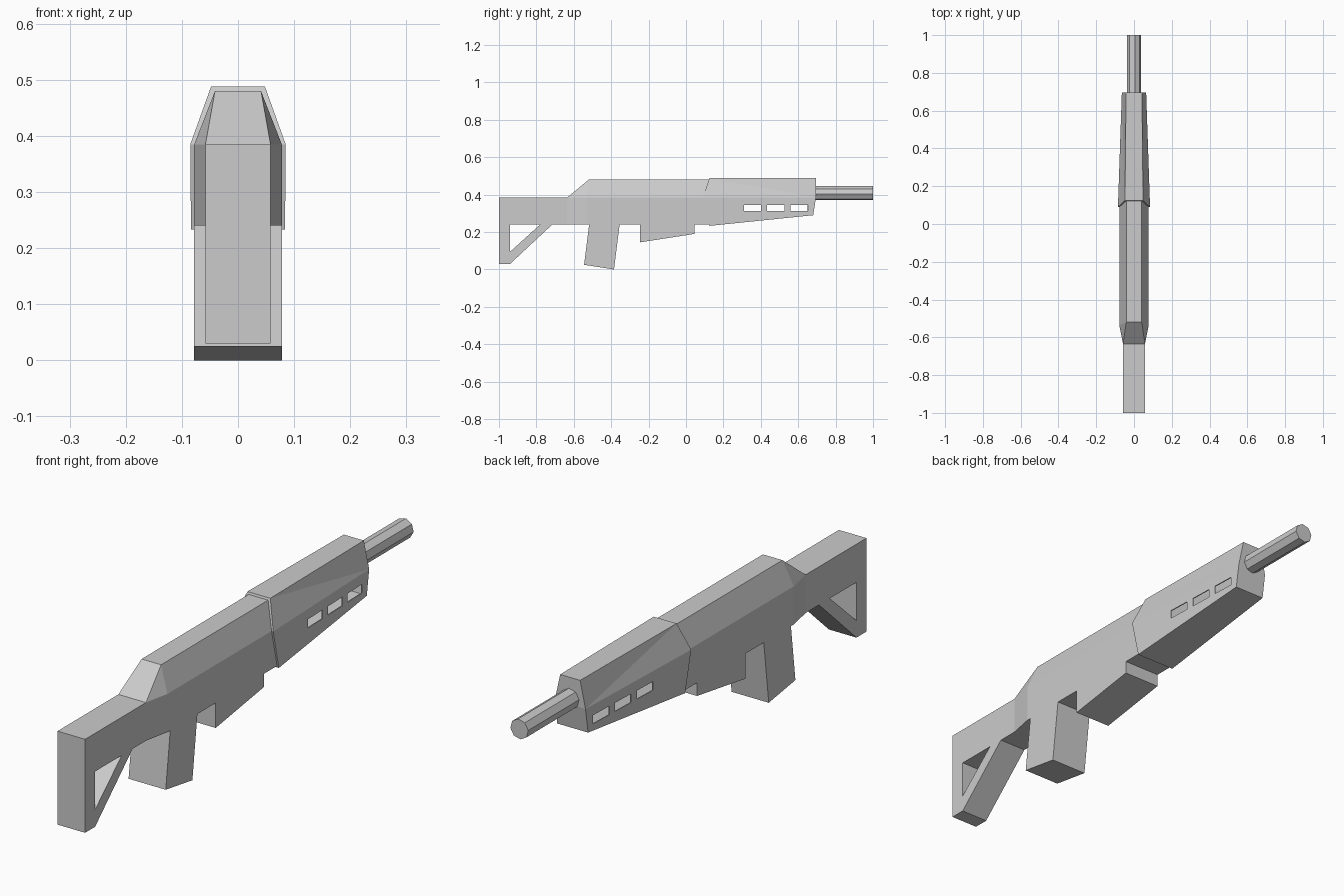
import bpy, bmesh, math
from mathutils import Matrix

old = bpy.data.objects.get("Cube")
if old:
    bpy.data.objects.remove(old, do_unlink=True)

grey = bpy.data.materials.new("light grey")
grey.use_nodes = True
grey.diffuse_color = (0.6, 0.6, 0.6, 1)
grey.node_tree.nodes["Principled BSDF"].inputs["Base Color"].default_value = (0.6, 0.6, 0.6, 1)


def finish(name, bm):
    """Turn a bmesh into a flat-shaded grey object."""
    bmesh.ops.recalc_face_normals(bm, faces=bm.faces)
    mesh = bpy.data.meshes.new(name)
    bm.to_mesh(mesh)
    bm.free()
    mesh.materials.append(grey)
    obj = bpy.data.objects.new(name, mesh)
    bpy.context.collection.objects.link(obj)
    return obj


def slab(name, profile, half):
    """Extrude a (y, z) profile across the width."""
    bm = bmesh.new()
    face = bm.faces.new([bm.verts.new((-half, y, z)) for y, z in profile])
    out = bmesh.ops.extrude_face_region(bm, geom=[face])["geom"]
    bmesh.ops.translate(bm, vec=(2 * half, 0, 0),
                        verts=[v for v in out if isinstance(v, bmesh.types.BMVert)])
    return finish(name, bm)


STOCK, BODY = 0.058, 0.078      # half widths
TOP, RIDGE, BASE = 0.48, 0.385, 0.24

# Stock: upper block, butt plate and diagonal strut around an open triangle
slab("stock_block", [(-1, BASE), (-0.62, BASE), (-0.62, RIDGE), (-1, RIDGE)], STOCK)
slab("stock_butt", [(-1, 0.03), (-0.94, 0.03), (-0.94, BASE), (-1, BASE)], STOCK)
slab("stock_strut", [(-0.94, 0.03), (-0.715, BASE), (-0.78, BASE), (-0.94, 0.095)], STOCK)

# Receiver: hexagonal housing that narrows to the stock
bm = bmesh.new()
for s in (-1, 1):
    for z in (BASE, RIDGE):
        bm.verts.new((s * STOCK, -0.635, z))
    for y in (-0.535, 0.13):
        for z in (BASE, RIDGE):
            bm.verts.new((s * BODY, y, z))
    for y in (-0.52, 0.13):
        bm.verts.new((s * 0.041, y, TOP))
bmesh.ops.convex_hull(bm, input=bm.verts[:])
bmesh.ops.dissolve_limit(bm, angle_limit=0.01, verts=bm.verts[:], edges=bm.edges[:])
finish("receiver", bm)

# Magazine and trigger housing
slab("magazine", [(-0.545, 0.025), (-0.385, 0), (-0.355, BASE), (-0.518, BASE)], BODY)
slab("trigger_housing", [(-0.245, 0.145), (0.045, 0.19), (0.045, BASE), (-0.245, BASE)], BODY)

# Handguard: tapering hollow shell with a chevron rear edge
def side_x(y):
    return 0.085 - (y - 0.09) * 0.034

bm = bmesh.new()
sides = []
for s in (-1, 1):
    sides.append([bm.verts.new((s * x, y, z)) for x, y, z in (
        (side_x(0.125), 0.125, 0.233), (side_x(0.09), 0.09, RIDGE), (0.048, 0.125, 0.488),
        (0.042, 0.695, 0.488), (side_x(0.695), 0.695, RIDGE), (side_x(0.68), 0.68, 0.29))])
for low_back, mid_back, top_back, top_front, mid_front, low_front in sides:
    bm.faces.new((low_back, mid_back, mid_front, low_front))
    bm.faces.new((mid_back, top_back, mid_front))
    bm.faces.new((top_back, top_front, mid_front))
left, right = sides
for i in range(6):
    j = (i + 1) % 6
    bm.faces.new((left[i], left[j], right[j], right[i]))
handguard = finish("handguard", bm)

# Vent windows: cut through, then the tunnel walls removed to leave the shell open
bm = bmesh.new()
for y in (0.355, 0.48, 0.605):
    bmesh.ops.create_cube(bm, size=1, matrix=Matrix.Translation((0, y, 0.329))
                          @ Matrix.Diagonal((0.4, 0.092, 0.033, 1)))
cutter = finish("vent_cutter", bm)
mod = handguard.modifiers.new("vents", "BOOLEAN")
mod.operation, mod.solver, mod.object = "DIFFERENCE", "EXACT", cutter
cut = bpy.data.meshes.new_from_object(
    handguard.evaluated_get(bpy.context.evaluated_depsgraph_get()))
handguard.modifiers.clear()
handguard.data = cut
bpy.data.objects.remove(cutter, do_unlink=True)
bm = bmesh.new()
bm.from_mesh(cut)
tunnel = [f for f in bm.faces if abs(f.calc_center_median().x) < 0.02
          and all(0.3 < v.co.z < 0.36 for v in f.verts)]
bmesh.ops.delete(bm, geom=tunnel, context="FACES")
bm.to_mesh(cut)
bm.free()
wall = handguard.modifiers.new("wall", "SOLIDIFY")
wall.thickness, wall.offset = 0.004, -1

# Barrel: slightly rolled octagonal rod
bm = bmesh.new()
bmesh.ops.create_cone(bm, cap_ends=True, segments=8, radius1=0.038, radius2=0.038, depth=0.31,
                      matrix=Matrix.Translation((0, 0.845, 0.408))
                      @ Matrix.Rotation(math.radians(8), 4, "Y")
                      @ Matrix.Rotation(math.radians(90), 4, "X"))
finish("barrel", bm)
